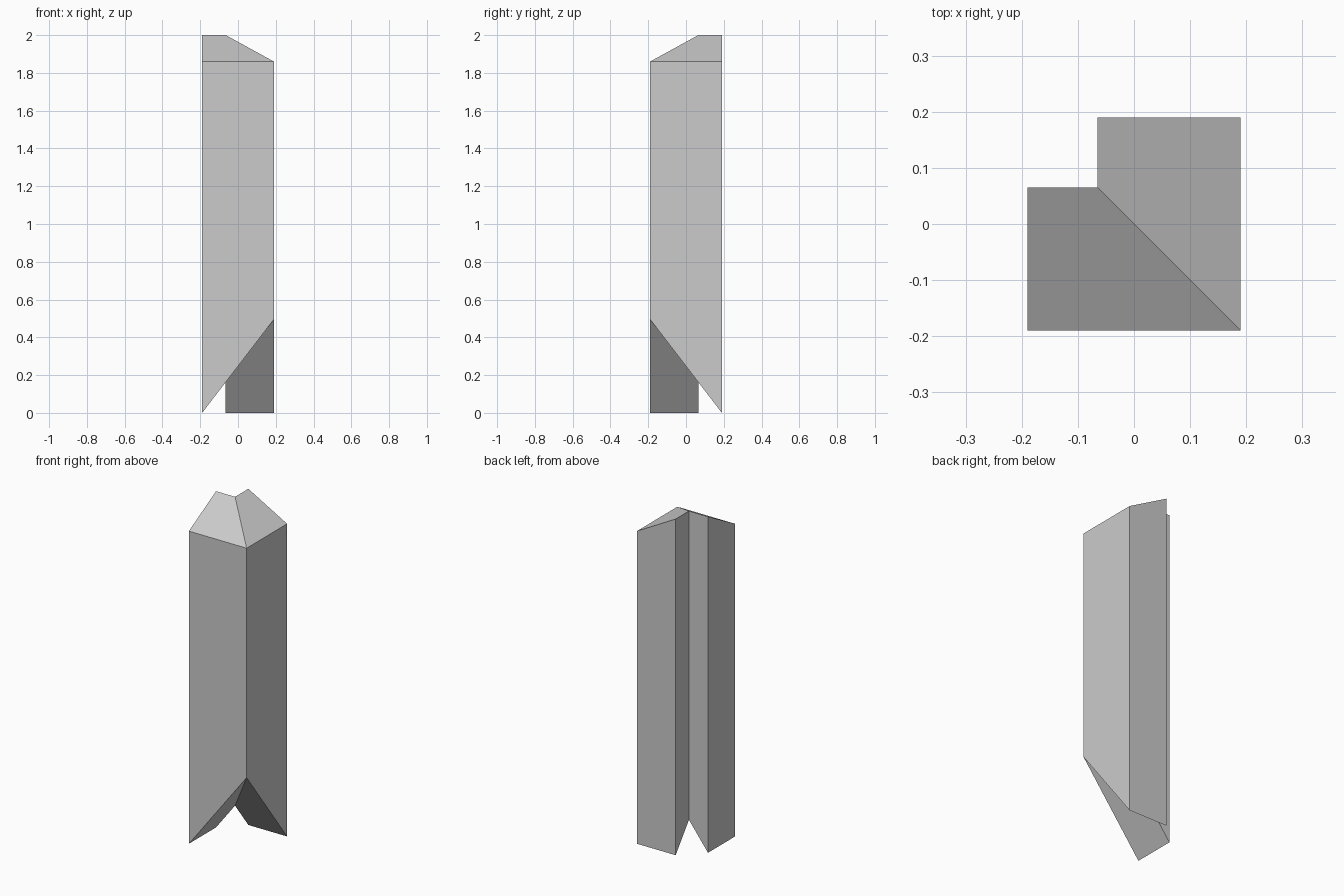
import bpy
import bmesh

cube = bpy.data.objects.get("Cube")
if cube:
    bpy.data.objects.remove(cube, do_unlink=True)

HALF = 0.19      # half width of the corner post
INNER = 0.065    # position of the inside corner
EAVE, PEAK = 1.86, 2.0
NOTCH = 0.495    # height of the cut on the outer corner

grey = bpy.data.materials.new("plain grey")
grey.use_nodes = True
colour = (0.6, 0.6, 0.6, 1)
grey.diffuse_color = colour
grey.node_tree.nodes["Principled BSDF"].inputs["Base Color"].default_value = colour


def top_height(y):
    return EAVE + (PEAK - EAVE) * (y + HALF) / (INNER + HALF)


def bottom_height(x):
    return NOTCH * (x + HALF) / (2 * HALF)


def add_arm(bm, mirrored):
    """One mitred arm of the L, optionally mirrored across the diagonal."""
    # Outer end, outer corner, inside corner, inner end
    plan = [(-HALF, -HALF), (HALF, -HALF), (-INNER, INNER), (-HALF, INNER)]

    def place(x, y, z):
        return bm.verts.new((-y, -x, z) if mirrored else (x, y, z))

    low = [place(x, y, bottom_height(x)) for x, y in plan]
    high = [place(x, y, top_height(y)) for x, y in plan]
    bm.faces.new(low)
    bm.faces.new(high)
    # Side walls, leaving the mitre joint open
    for i in (0, 2, 3):
        j = (i + 1) % 4
        bm.faces.new((low[i], low[j], high[j], high[i]))


# L-shaped corner post with bevelled top and notched foot
bm = bmesh.new()
add_arm(bm, False)
add_arm(bm, True)
bmesh.ops.remove_doubles(bm, verts=bm.verts, dist=0.0005)
bmesh.ops.recalc_face_normals(bm, faces=bm.faces)
mesh = bpy.data.meshes.new("corner_post")
bm.to_mesh(mesh)
bm.free()
mesh.materials.append(grey)
post = bpy.data.objects.new("corner_post", mesh)
bpy.context.collection.objects.link(post)
